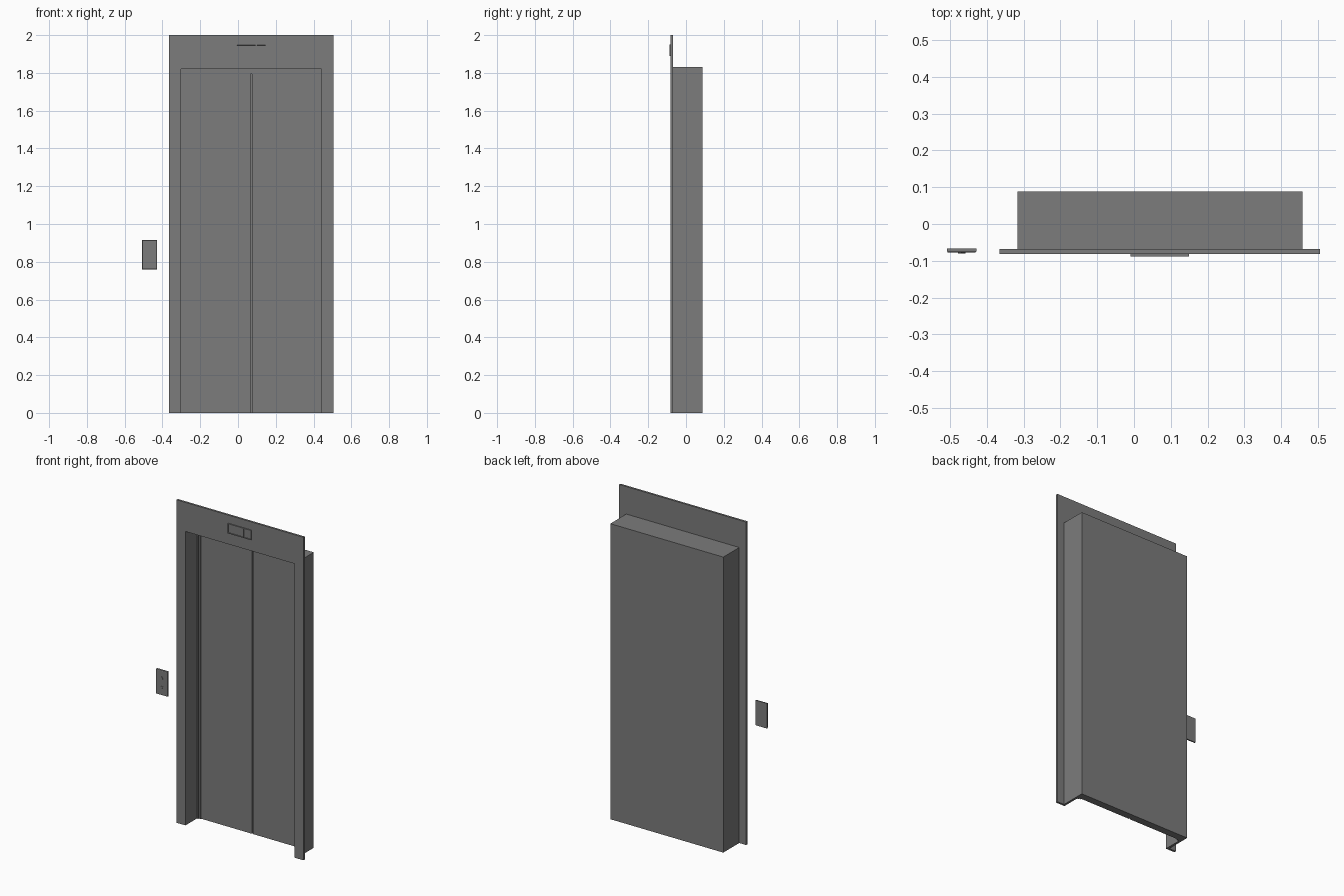
import bpy, bmesh, math
from mathutils import Matrix, Vector

cube = bpy.data.objects.get("Cube")
if cube:
    bpy.data.objects.remove(cube)

CX = 0.07  # centre line of the doorway

steel = bpy.data.materials.new("dark_grey_steel")
steel.use_nodes = True
grey = (0.2, 0.2, 0.2, 1)
steel.diffuse_color = grey
steel.node_tree.nodes["Principled BSDF"].inputs["Base Color"].default_value = grey


def finish(name, bm):
    bmesh.ops.recalc_face_normals(bm, faces=bm.faces)
    mesh = bpy.data.meshes.new(name)
    bm.to_mesh(mesh)
    bm.free()
    mesh.materials.append(steel)
    obj = bpy.data.objects.new(name, mesh)
    bpy.context.collection.objects.link(obj)
    return obj


def prism(name, outline, y0, y1):
    """Extrude an (x, z) outline from y0 back to y1."""
    bm = bmesh.new()
    face = bm.faces.new([bm.verts.new((x, y0, z)) for x, z in outline])
    new = bmesh.ops.extrude_face_region(bm, geom=[face])["geom"]
    verts = [v for v in new if isinstance(v, bmesh.types.BMVert)]
    bmesh.ops.translate(bm, verts=verts, vec=(0, y1 - y0, 0))
    return finish(name, bm)


def slab(name, x0, x1, y0, y1, z0, z1):
    return prism(name, [(x0, z0), (x1, z0), (x1, z1), (x0, z1)], y0, y1)


def arch(name, out_w, out_h, in_w, in_h, y0, y1):
    """Doorway surround, open at the floor; widths are half widths."""
    half = [(in_w, 0), (out_w, 0), (out_w, out_h)]
    right = [(CX + x, z) for x, z in half]
    left = [(CX - x, z) for x, z in reversed(half)]
    inner = [(CX - in_w, in_h), (CX + in_w, in_h)]
    return prism(name, right + left + inner, y0, y1)


# Wall frame, deep reveal and stepped door jamb
arch("wall_frame", 0.435, 2.0, 0.373, 1.82, -0.081, -0.068)
arch("shaft_reveal", 0.387, 1.83, 0.373, 1.82, -0.068, 0.05)
arch("outer_jamb", 0.373, 1.82, 0.364, 1.806, 0.03, 0.05)
arch("inner_jamb", 0.364, 1.806, 0.352, 1.794, 0.036, 0.05)
slab("back_wall", CX - 0.387, CX + 0.387, 0.05, 0.088, 0, 1.83)

# Sliding doors with a narrow gap between them
for side, s in (("left", 1), ("right", -1)):
    x0, x1 = sorted((CX + s * 0.004, CX + s * 0.352))
    slab(side + "_door", x0, x1, 0.042, 0.05, 0, 1.794)


def bevel_front(obj, width):
    """Chamfer the edges around the front face."""
    bm = bmesh.new()
    bm.from_mesh(obj.data)
    front = min(bm.faces, key=lambda f: f.calc_center_median().y)
    bmesh.ops.bevel(bm, geom=list(front.edges), offset=width, segments=2,
                    profile=0.5, affect='EDGES')
    bm.to_mesh(obj.data)
    bm.free()


# Floor display: raised bezel with a wide and a narrow sunken screen
display = slab("floor_display", CX - 0.08, CX + 0.08, -0.088, -0.081, 1.89, 1.95)
bm = bmesh.new()
bm.from_mesh(display.data)
bmesh.ops.bisect_plane(bm, geom=bm.verts[:] + bm.edges[:] + bm.faces[:],
                       plane_co=(CX + 0.027, 0, 0), plane_no=(1, 0, 0))
bm.normal_update()
screens = [f for f in bm.faces if f.normal.y < -0.9]
bmesh.ops.inset_individual(bm, faces=screens, thickness=0.005)
bmesh.ops.inset_individual(bm, faces=screens, thickness=0.001, depth=-0.004)
bm.to_mesh(display.data)
bm.free()

# Call panel with up and down arrow buttons
PX = -0.468
panel = slab("call_panel", PX - 0.04, PX + 0.04, -0.078, -0.067, 0.76, 0.915)
bevel_front(panel, 0.005)
for name, z, s in (("up_button", 0.865, 1), ("down_button", 0.81, -1)):
    arrow = [(PX + 0.012 * math.cos(a), z + s * 0.012 * math.sin(a))
             for a in (math.radians(90 + 120 * i) for i in range(3))]
    prism(name, arrow, -0.08, -0.077)
